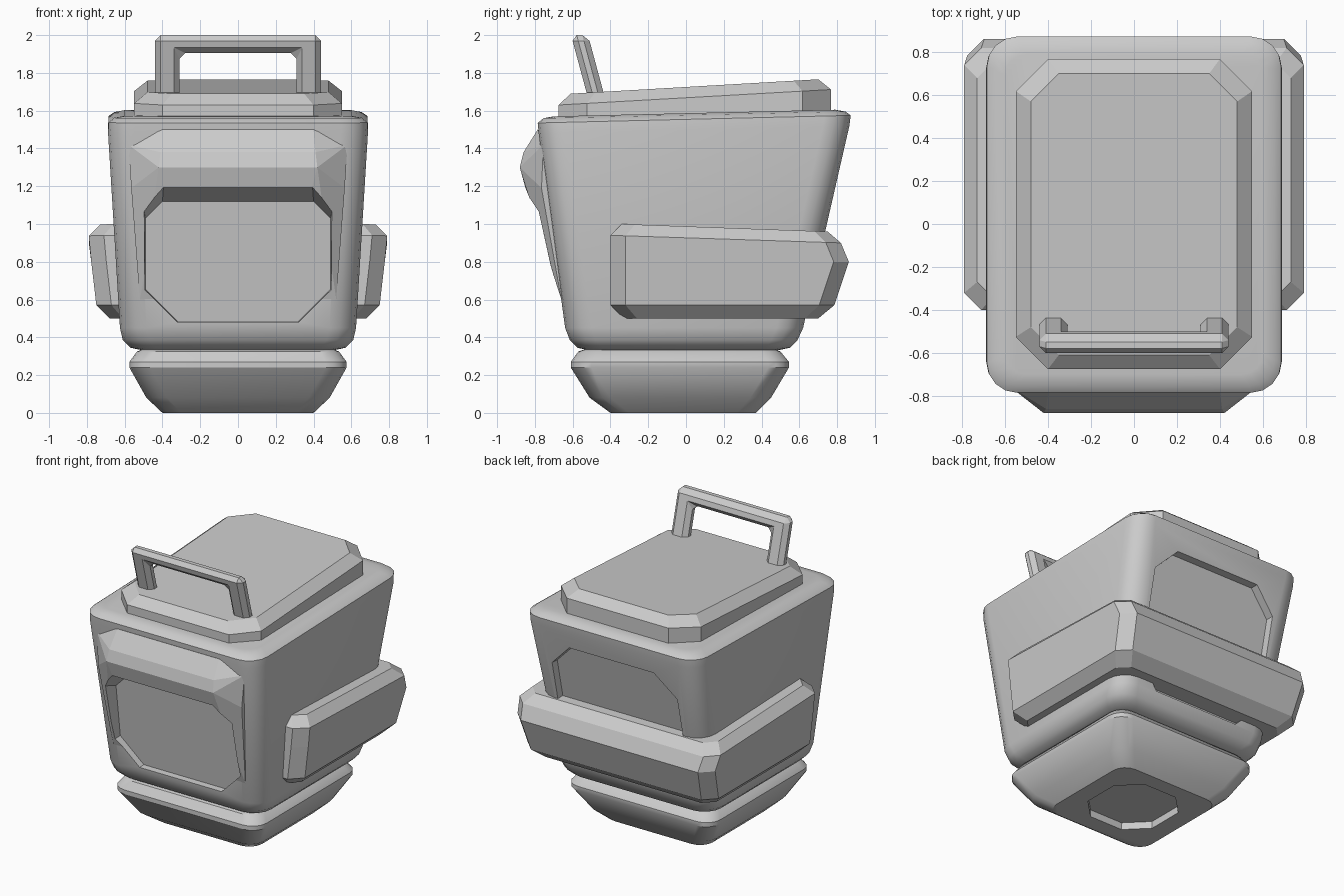
import bpy, bmesh
from math import sin, cos, pi, radians

if "Cube" in bpy.data.objects:
    bpy.data.objects.remove(bpy.data.objects["Cube"])


def finish(name, bm, smooth=False):
    bmesh.ops.recalc_face_normals(bm, faces=bm.faces[:])
    me = bpy.data.meshes.new(name)
    bm.to_mesh(me)
    bm.free()
    ob = bpy.data.objects.new(name, me)
    bpy.context.collection.objects.link(ob)
    if smooth:
        bpy.ops.object.select_all(action='DESELECT')
        bpy.context.view_layer.objects.active = ob
        ob.select_set(True)
        bpy.ops.object.shade_smooth_by_angle(angle=radians(32))
    return ob


def loft(name, sections, seg=1, smooth=False):
    """Stack rounded rectangles: (z_front, z_back, half_width, y_front, y_back, corner)."""
    bm = bmesh.new()
    rings = []
    for zf, zb, hx, y0, y1, r in sections:
        ring = []
        for k, (cx, cy) in enumerate([(hx - r, y1 - r), (r - hx, y1 - r),
                                      (r - hx, y0 + r), (hx - r, y0 + r)]):
            for i in range(seg + 1):
                a = (k + i / seg) * pi / 2
                x, y = cx + r * cos(a), cy + r * sin(a)
                z = zf + (zb - zf) * (y - y0) / (y1 - y0)
                ring.append(bm.verts.new((x, y, z)))
        rings.append(ring)
    n = len(rings[0])
    for a, b in zip(rings, rings[1:]):
        for i in range(n):
            j = (i + 1) % n
            bm.faces.new((a[i], a[j], b[j], b[i]))
    bm.faces.new(rings[0][::-1])
    bm.faces.new(rings[-1])
    return finish(name, bm, smooth)


def hull(name, half_points):
    """Convex solid from points mirrored across x = 0."""
    bm = bmesh.new()
    for x, y, z in half_points:
        for s in (-1, 1):
            bm.verts.new((s * x, y, z))
    res = bmesh.ops.convex_hull(bm, input=bm.verts[:])
    junk = {v for v in res['geom_interior'] + res['geom_unused'] if isinstance(v, bmesh.types.BMVert)}
    bmesh.ops.delete(bm, geom=list(junk), context='VERTS')
    bmesh.ops.dissolve_limit(bm, angle_limit=radians(1), verts=bm.verts[:], edges=bm.edges[:])
    return finish(name, bm)


def octagon(hx, z0, z1, c0, c1, y_of):
    return [(x, y_of(z), z) for x, z in
            [(hx - c0, z0), (hx, z0 + c0), (hx, z1 - c1), (hx - c1, z1)]]


def cut(ob, cutter):
    m = ob.modifiers.new("cut", 'BOOLEAN')
    m.operation = 'DIFFERENCE'
    m.solver = 'EXACT'
    m.object = cutter
    cutter.hide_render = True
    cutter.hide_set(True)


# Foot with an octagonal recess underneath
base = loft("base", [
    (0, 0, .40, -.40, .37, .10),
    (.08, .08, .485, -.51, .45, .11),
    (.24, .24, .575, -.61, .545, .11),
    (.27, .27, .575, -.61, .545, .11),
    (.325, .325, .535, -.57, .50, .10),
    (.335, .335, .51, -.54, .475, .09)], seg=4, smooth=True)
cut(base, loft("base_cutter", [(-.1, -.1, .27, -.28, .26, .14),
                               (.05, .05, .27, -.28, .26, .14)]))

# Rounded body, wider at the top
body = loft("body", [
    (.33, .33, .50, -.51, .48, .12),
    (.345, .345, .57, -.575, .55, .13),
    (.385, .385, .61, -.615, .59, .14),
    (.45, .45, .625, -.64, .62, .14),
    (1.48, 1.52, .688, -.78, .865, .14),
    (1.535, 1.575, .685, -.785, .872, .14),
    (1.56, 1.595, .655, -.755, .845, .12),
    (1.57, 1.605, .60, -.70, .79, .10)], seg=4, smooth=True)

# Protruding visor and frame above the front window
visor = hull("visor", [
    (.40, -.785, 1.50), (.41, -.86, 1.38), (.42, -.88, 1.30), (.39, -.85, 1.19),
    (.58, -.755, 1.42), (.565, -.765, 1.19), (.53, -.735, 1.0), (.52, -.66, .60),
    (.50, -.60, 1.42), (.50, -.60, .60)])

# Front window recess, its ceiling sloping up towards the visor lip
front_cutter = hull("front_cutter",
                    octagon(.49, .485, 1.12, .17, .09, lambda z: -.60 - .13 * (z - .485)) +
                    octagon(.51, .455, 1.26, .17, .12, lambda z: -1.0))
cut(body, front_cutter)
cut(visor, front_cutter)

# Back panel recess
cut(body, hull("back_cutter",
               octagon(.49, .46, 1.40, .16, .16, lambda z: .57 + .226 * (z - .46)) +
               octagon(.50, .45, 1.41, .16, .16, lambda z: 1.0)))

# Bumper wrapping the sides and back
loft("bumper", [
    (.50, .50, .68, -.33, .70, .07),
    (.57, .57, .75, -.40, .785, .08),
    (.80, .80, .777, -.40, .862, .08),
    (.94, .90, .79, -.40, .82, .08),
    (1.0, .96, .73, -.34, .75, .07)])

# Sloping lid
loft("lid", [
    (1.55, 1.58, .55, -.675, .768, .15),
    (1.63, 1.712, .55, -.675, .768, .15),
    (1.69, 1.766, .48, -.61, .70, .13)])

# Tilted carrying handle
bm = bmesh.new()
outline = [(-.44, 1.66), (-.44, 2.0), (.44, 2.0), (.44, 1.66),
           (.31, 1.66), (.31, 1.905), (-.31, 1.905), (-.31, 1.66)]
face = bm.faces.new([bm.verts.new((x, -.045, z)) for x, z in outline])
ext = bmesh.ops.extrude_face_region(bm, geom=[face])
bmesh.ops.translate(bm, vec=(0, .09, 0),
                    verts=[v for v in ext['geom'] if isinstance(v, bmesh.types.BMVert)])
bmesh.ops.recalc_face_normals(bm, faces=bm.faces[:])
edges = [e for e in bm.edges if max(v.co.z for v in e.verts) > 1.7]
bmesh.ops.bevel(bm, geom=edges, offset=.03, segments=1, affect='EDGES', clamp_overlap=True)
for v in bm.verts:
    v.co.y += -.48 - .27 * (v.co.z - 1.69)
finish("handle", bm)
